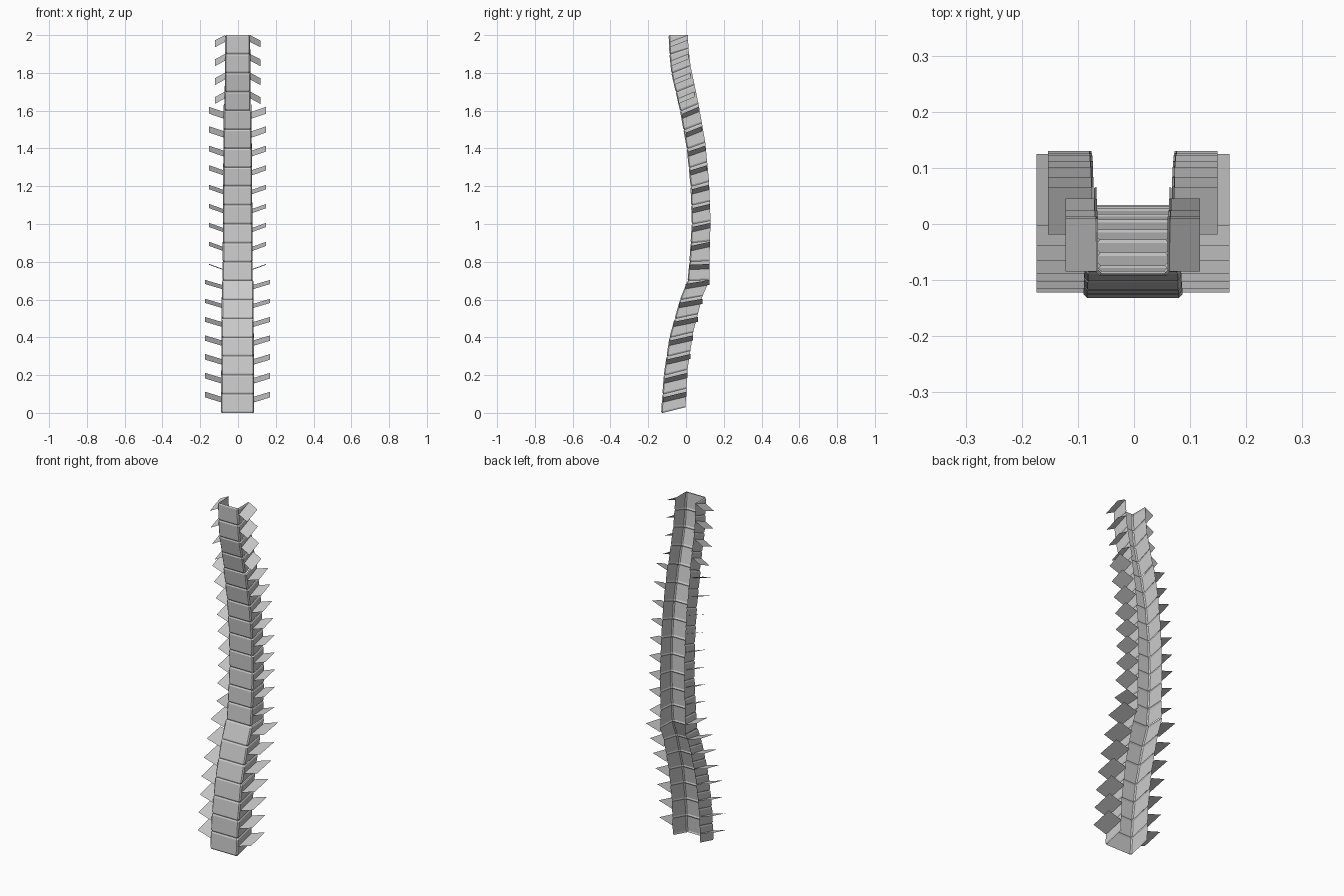
import bpy, bmesh

if "Cube" in bpy.data.objects:
    bpy.data.objects.remove(bpy.data.objects["Cube"])

# Side curve of the column: (z, front y, back y, rise of the back edge)
CURVE = [
    (0.0, -0.132, -0.003, 0.03), (0.2, -0.118, 0.008, 0.03), (0.4, -0.088, 0.038, 0.028),
    (0.6, -0.032, 0.088, 0.02), (0.7, 0.008, 0.125, 0.004), (0.8, 0.018, 0.124, 0.005),
    (1.0, 0.030, 0.130, 0.017), (1.2, 0.024, 0.122, 0.025), (1.4, 0.004, 0.102, 0.032),
    (1.6, -0.032, 0.066, 0.037), (1.8, -0.078, 0.024, 0.037), (1.9, -0.088, 0.013, 0.03),
    (2.0, -0.092, 0.010, 0.0),
]
# Sections: first, last, half width bottom/top, wing tip x, tip lift, wing offset below top
SECTIONS = [
    ("lumbar", 0, 7, 0.088, 0.084, 0.172, 0.026, 0.044),
    ("thoracic", 7, 16, 0.080, 0.074, 0.151, 0.026, 0.042),
    ("cervical", 16, 20, 0.069, 0.066, 0.120, -0.028, 0.036),
]
CX = -0.002


def sample(z):
    for a, b in zip(CURVE, CURVE[1:]):
        if z <= b[0] + 1e-6:
            t = (z - a[0]) / (b[0] - a[0])
            return [p + (q - p) * t for p, q in zip(a, b)]
    return list(CURVE[-1])


def make_object(name, bm):
    me = bpy.data.meshes.new(name)
    bm.to_mesh(me)
    bm.free()
    ob = bpy.data.objects.new(name, me)
    bpy.context.collection.objects.link(ob)


def channel_row(z, w, inset):
    # U-shaped section: wall, chamfered corner, front panel, corner, wall
    _, yf, yb, rise = sample(z)
    yf += inset
    w -= inset
    c = 0.006
    side = [(w, yb, z + rise), (w, yf + c, z), (w - c, yf, z)]
    return [(CX - x, y, h) for x, y, h in side] + [(CX + x, y, h) for x, y, h in side[::-1]]


for name, first, last, w0, w1, tip, lift, drop in SECTIONS:
    for i in range(first, last):
        z0, z1 = i * 0.1, (i + 1) * 0.1
        w = w0 + (w1 - w0) * (i - first) / (last - first - 1)

        # Vertebra shell, open at the back, with narrow stepped lips
        bm = bmesh.new()
        rows = [channel_row(z0, w, 0.004), channel_row(z0 + 0.008, w, 0),
                channel_row(z1 - 0.008, w, 0), channel_row(z1, w, 0.004)]
        rows = [[bm.verts.new(p) for p in r] for r in rows]
        for lo, hi in zip(rows, rows[1:]):
            for k in range(len(lo) - 1):
                bm.faces.new((lo[k], lo[k + 1], hi[k + 1], hi[k]))
        make_object(f"{name}_shell_{i + 1}", bm)

        # Thin side wings, tilted up toward the back
        bm = bmesh.new()
        zf = z1 - drop
        a, b = sample(zf), sample(z1)
        tilt = 0.036 if i >= 16 else max(-0.02 if i == 7 else 0.022, a[3])
        for s in (1, -1):
            quad = [(w, a[1] + 0.006, zf), (tip, a[1] + 0.006, zf + lift),
                    (tip, b[2], zf + tilt + lift), (w, b[2], zf + tilt)]
            vs = [bm.verts.new((CX + s * x, y, z)) for x, y, z in quad]
            bm.faces.new(vs if s == 1 else vs[::-1])
        make_object(f"{name}_wings_{i + 1}", bm)
